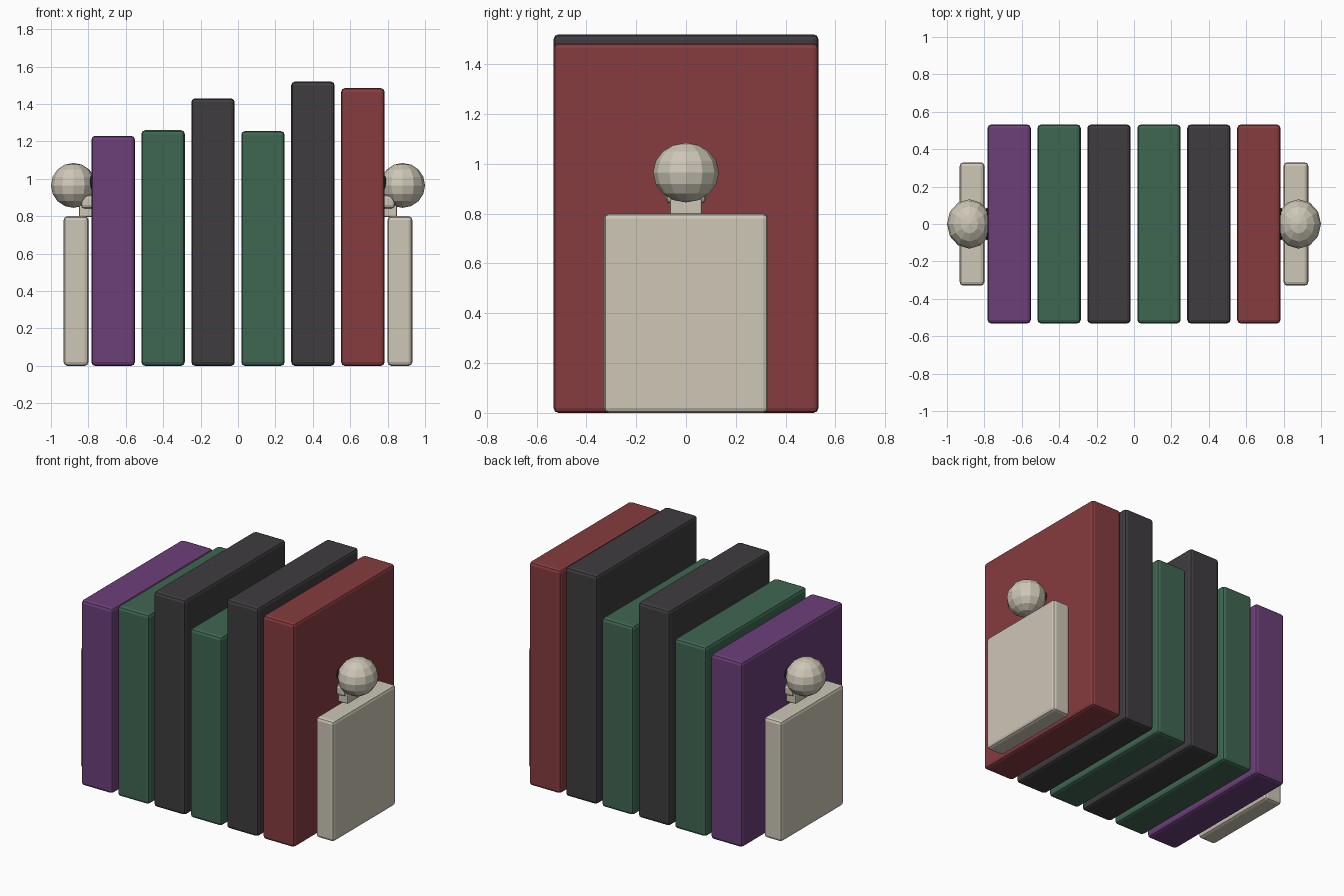
import bpy

if "Cube" in bpy.data.objects:
    bpy.data.objects.remove(bpy.data.objects["Cube"])


def material(name, rgb):
    m = bpy.data.materials.new(name)
    m.diffuse_color = (*rgb, 1)
    m.use_nodes = True
    m.node_tree.nodes["Principled BSDF"].inputs["Base Color"].default_value = m.diffuse_color
    return m


PURPLE = material("purple", (0.15, 0.05, 0.19))
GREEN = material("green", (0.05, 0.135, 0.085))
BLACK = material("charcoal", (0.05, 0.046, 0.05))
RED = material("red", (0.24, 0.045, 0.05))
BONE = material("bone", (0.61, 0.57, 0.47))
DARK = material("dark", (0.02, 0.02, 0.02))


def box(name, lo, hi, mat, bevel):
    bpy.ops.mesh.primitive_cube_add(
        size=1, location=[(a + b) / 2 for a, b in zip(lo, hi)])
    ob = bpy.context.object
    ob.name = name
    ob.scale = [b - a for a, b in zip(lo, hi)]
    bpy.ops.object.transform_apply(location=False, rotation=False, scale=True)
    ob.data.materials.append(mat)
    mod = ob.modifiers.new("bevel", 'BEVEL')
    mod.width = bevel
    mod.segments = 2
    return ob


def ball(name, loc, radii, mat, segments, rings):
    bpy.ops.mesh.primitive_uv_sphere_add(
        segments=segments, ring_count=rings, radius=1, location=loc)
    ob = bpy.context.object
    ob.name = name
    ob.scale = radii
    bpy.ops.object.transform_apply(location=False, rotation=False, scale=True)
    ob.data.materials.append(mat)
    return ob


# Row of books
books = [(1.23, PURPLE), (1.26, GREEN), (1.43, BLACK),
         (1.255, GREEN), (1.52, BLACK), (1.485, RED)]
for i, (height, mat) in enumerate(books):
    x = (i - 2.5) * 0.267
    box(f"book_{i + 1}", (x - 0.116, -0.532, 0), (x + 0.116, 0.532, height), mat, 0.02)


def side_box(name, side, x0, x1, half_y, z0, z1, bevel):
    a, b = sorted((side * x0, side * x1))
    return box(name, (a, -half_y, z0), (b, half_y, z1), BONE, bevel)


# Bookends: upright slab with a skull ornament facing the books
for side, label in ((-1, "left"), (1, "right")):
    side_box(f"{label}_bookend_slab", side, 0.80, 0.932, 0.33, 0, 0.80, 0.02)
    ball(f"{label}_skull_cranium", (side * 0.88, 0, 0.965),
         (0.12, 0.132, 0.12), BONE, 12, 8)
    side_box(f"{label}_skull_upper_jaw", side, 0.745, 0.84, 0.08, 0.84, 0.915, 0.02)
    side_box(f"{label}_skull_lower_jaw", side, 0.745, 0.85, 0.064, 0.795, 0.86, 0.008)
    for y in (-0.052, 0.052):
        ball(f"{label}_skull_eye_socket", (side * 0.776, y, 0.98),
             (0.025, 0.038, 0.04), DARK, 10, 6)
